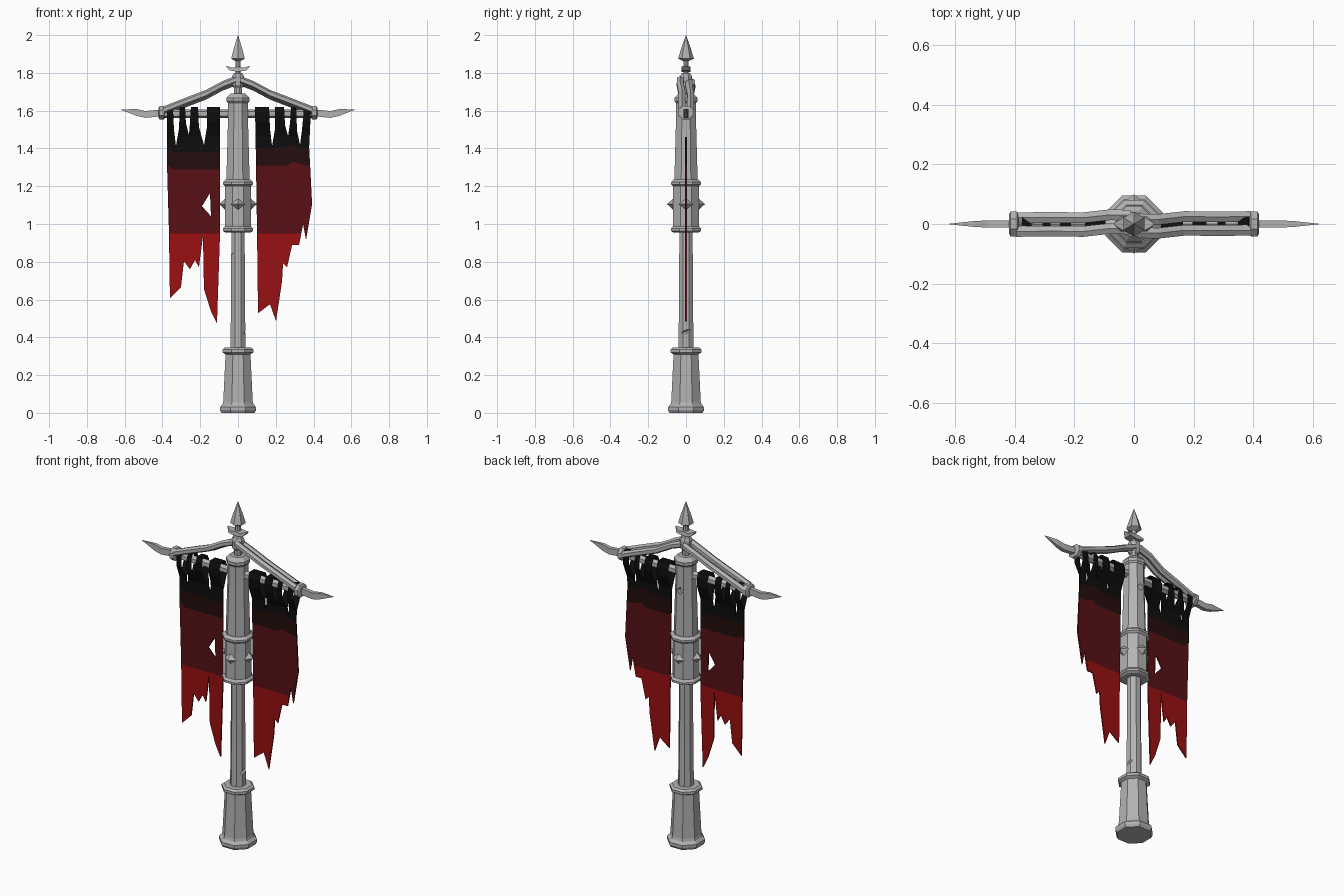
import bpy, bmesh, math
from mathutils import Vector, Matrix

cube = bpy.data.objects.get("Cube")
if cube:
    bpy.data.objects.remove(cube, do_unlink=True)


def material(name, rgb):
    m = bpy.data.materials.new(name)
    m.use_nodes = True
    m.diffuse_color = (*rgb, 1)
    bsdf = m.node_tree.nodes["Principled BSDF"]
    bsdf.inputs["Base Color"].default_value = (*rgb, 1)
    bsdf.inputs["Roughness"].default_value = 0.8
    return m


STEEL = material("grey_steel", (0.45, 0.45, 0.45))
CLOTH = [material("black_cloth", (0.004, 0.004, 0.004)),
         material("maroon_cloth", (0.018, 0.004, 0.004)),
         material("dark_red_cloth", (0.095, 0.005, 0.007)),
         material("red_cloth", (0.32, 0.005, 0.006))]


def finish(name, bm, mats):
    bmesh.ops.recalc_face_normals(bm, faces=bm.faces)
    me = bpy.data.meshes.new(name)
    bm.to_mesh(me)
    bm.free()
    for m in mats:
        me.materials.append(m)
    ob = bpy.data.objects.new(name, me)
    bpy.context.collection.objects.link(ob)
    return ob


def loft(name, rings, axis="z", n=8):
    """Rings are (centre, half width, half depth), flats facing the axes."""
    bm = bmesh.new()
    loops = []
    k = 1 / math.cos(math.pi / n)
    for c, a, b in rings:
        loop = []
        for i in range(n):
            t = 2 * math.pi * (i + 0.5) / n
            u, v = a * k * math.cos(t), b * k * math.sin(t)
            off = Vector((u, v, 0)) if axis == "z" else Vector((0, u, v))
            loop.append(bm.verts.new(Vector(c) + off))
        loops.append(loop)
    for p, q in zip(loops, loops[1:]):
        for i in range(n):
            j = (i + 1) % n
            bm.faces.new((p[i], p[j], q[j], q[i]))
    bm.faces.new(loops[0])
    bm.faces.new(loops[-1])
    return finish(name, bm, [STEEL])


def lathe(name, profile, n=8):
    return loft(name, [((0, 0, z), r, r) for r, z in profile], "z", n)


def chip(ob, place, size, turn):
    """Cut a small battle-worn notch out of a part."""
    bm = bmesh.new()
    bmesh.ops.create_cube(bm, size=size, matrix=Matrix.Translation(place)
                          @ Matrix.Rotation(turn, 4, "X") @ Matrix.Rotation(math.pi / 4, 4, "Y")
                          @ Matrix.Diagonal((1, 3, 1, 1)))
    cutter = finish("chip_cutter", bm, [STEEL])
    cutter.hide_render = True
    mod = ob.modifiers.new("chip", "BOOLEAN")
    mod.operation, mod.object, mod.solver = "DIFFERENCE", cutter, "EXACT"
    bpy.context.view_layer.objects.active = ob
    bpy.ops.object.modifier_apply(modifier=mod.name)
    bpy.data.objects.remove(cutter, do_unlink=True)


# Pole, from the foot up
base = lathe("base", [(.088, 0), (.096, .015), (.096, .03), (.082, .045), (.078, .06),
                      (.066, .31), (.082, .32), (.082, .335), (.07, .345)])
shaft = lathe("shaft", [(.04, .33), (.037, .6), (.035, .98)])
lathe("collar", [(.066, .955), (.08, .963), (.08, .975), (.069, .988),
                 (.069, 1.2), (.08, 1.21), (.08, 1.222), (.064, 1.235)])
upper = lathe("upper_shaft", [(.062, 1.22), (.053, 1.55), (.053, 1.64), (.06, 1.65),
                              (.06, 1.668), (.04, 1.69)])
chip(shaft, (.05, 0, .43), .028, .3)
chip(shaft, (-.036, -.045, .82), .022, .9)
chip(upper, (.055, -.062, 1.4), .022, .8)
chip(upper, (0, .07, 1.5), .03, .2)

# Neck, bracket and spear point
lathe("neck", [(.02, 1.68), (.02, 1.735)])
lathe("bracket", [(.022, 1.72), (.032, 1.735), (.032, 1.78), (.024, 1.797), (.014, 1.80), (.014, 1.88)])
lathe("spear_point", [(.012, 1.862), (.036, 1.875), (.022, 1.93), (.0005, 2.0)], 4 + 2)

bm = bmesh.new()
crescent = [(-.066, 1.838), (-.045, 1.813), (0, 1.806), (.045, 1.813), (.066, 1.838),
            (.03, 1.828), (0, 1.833), (-.03, 1.828)]
f = bm.faces.new([bm.verts.new((x, -.025 if abs(x) < .06 else -.004, z)) for x, z in crescent])
ext = bmesh.ops.extrude_face_region(bm, geom=[f], use_keep_orig=True)
for v in (g for g in ext["geom"] if isinstance(g, bmesh.types.BMVert)):
    v.co.y *= -1
finish("crescent_guard", bm, [STEEL])

# Pyramid studs on the four main faces of the collar
for i, side in enumerate(("front", "left", "back", "right")):
    bm = bmesh.new()
    tip = bm.verts.new((0, -.1, 1.105))
    rim = [bm.verts.new((x, -.068, 1.105 + z)) for x, z in ((.038, 0), (0, .03), (-.038, 0), (0, -.03))]
    for k in range(4):
        bm.faces.new((tip, rim[k], rim[(k + 1) % 4]))
    bm.faces.new(rim)
    bmesh.ops.rotate(bm, verts=bm.verts, matrix=Matrix.Rotation(i * math.pi / 2, 3, "Z"))
    finish(side + "_stud", bm, [STEEL])

# Crossbar with end collars, finials and paired braces
loft("crossbar", [((x, 0, 1.583), .02, .02) for x in (-.42, 0, .42)], "x", 6)
for s, side in ((1, "left"), (-1, "right")):
    loft(side + "_bar_collar", [((s * x, 0, 1.588), r, r * .85) for x, r in
                                ((.388, .034), (.393, .042), (.415, .042), (.42, .032))], "x")
    loft(side + "_finial", [((s * x, 0, z), a, b) for x, z, a, b in
                            ((.41, 1.588, .012, .018), (.49, 1.58, .012, .018),
                             (.535, 1.59, .01, .018), (.62, 1.606, .001, .001))], "x", 4)
    for t, end in ((-1, "front"), (1, "back")):
        drop = 0 if t < 0 else .012
        loft(f"{side}_{end}_brace",
             [((s * x, t * .023 + s * w, z - drop), .018, .017) for x, z, w in
              ((.01, 1.765, -.006), (.08, 1.738, -.008), (.17, 1.69, .002),
               (.28, 1.648, .001), (.395, 1.603, .002))], "x", 6)

# Torn banners
PX = 0.0053
LEVELS = (1.385, 1.295, .95)
LOOP_LEVELS = (1.46, 1.54, 1.59)


def spread(z):
    """Half gap between the two layers, opening into loops around the bar."""
    if z < 1.46:
        return .004
    if z < 1.54:
        return .004 + (z - 1.46) / .08 * .03
    return .034 if z < 1.6 else .022


def banner(name, outline, holes, wave):
    bm = bmesh.new()
    for ring in [outline] + holes:
        vs = [bm.verts.new(((p[0] - 238) * PX, 0, (413.5 - p[1]) * PX)) for p in ring]
        for a, b in zip(vs, vs[1:] + vs[:1]):
            bm.edges.new((a, b))
    bmesh.ops.triangle_fill(bm, use_beauty=True, edges=bm.edges[:], normal=(0, -1, 0))
    cuts = [((0, 0, z), (0, 0, 1)) for z in LEVELS + LOOP_LEVELS]
    cuts += [((x, 0, 0), (1, 0, 0)) for x in (-.29, -.2, .2, .29)]
    for co, no in cuts:
        bmesh.ops.bisect_plane(bm, geom=bm.verts[:] + bm.edges[:] + bm.faces[:],
                               plane_co=co, plane_no=no)
    # Second layer, then open the sides of the loops
    front = set(bm.verts)
    bmesh.ops.extrude_face_region(bm, geom=bm.faces[:], use_keep_orig=True)
    walls = []
    for f in bm.faces:
        zs = [v.co.z for v in f.verts]
        mid = (min(zs) + max(zs)) / 2
        f.material_index = sum(f.calc_center_median().z < z for z in LEVELS)
        mixed = 0 < sum(v in front for v in f.verts) < len(f.verts)
        if mixed and 1.46 < mid < 1.61:
            walls.append(f)
    for v in bm.verts:
        v.co.y = spread(v.co.z) * (-1 if v in front else 1)
        if any(abs(v.co.z - z) < 1e-4 for z in LEVELS[:2]):
            v.co.z += wave(v.co.x)
    bmesh.ops.delete(bm, geom=walls, context="FACES")
    finish(name, bm, CLOTH)


banner("right_banner",
       [(167, 108), (173, 108), (174, 130), (176, 147), (179, 130), (180, 108), (185, 108),
        (186, 124), (189, 136), (190, 124), (191, 108), (198, 108), (199, 128), (204, 146),
        (207, 128), (207, 108), (220, 108), (220, 236), (217, 324), (211, 312), (204, 290),
        (203, 237), (199, 268), (195, 261), (190, 270), (184, 262), (181, 288), (170, 299),
        (169, 232), (167, 165)],
       [[(202, 207), (210, 194), (211, 217)]],
       lambda x: .012 if x < -.35 else -.006)
banner("left_banner",
       [(255, 108), (269, 108), (270, 130), (272, 147), (275, 130), (275, 108), (284, 108),
        (285, 126), (288, 137), (290, 124), (291, 108), (296, 108), (297, 132), (300, 146),
        (302, 130), (304, 108), (311, 108), (309, 150), (312, 205), (306, 241), (303, 225),
        (299, 246), (292, 246), (287, 268), (283, 264), (282, 282), (276, 322), (270, 305),
        (258, 314), (257, 233)],
       [],
       lambda x: .035 if .27 < x < .33 else .016)
